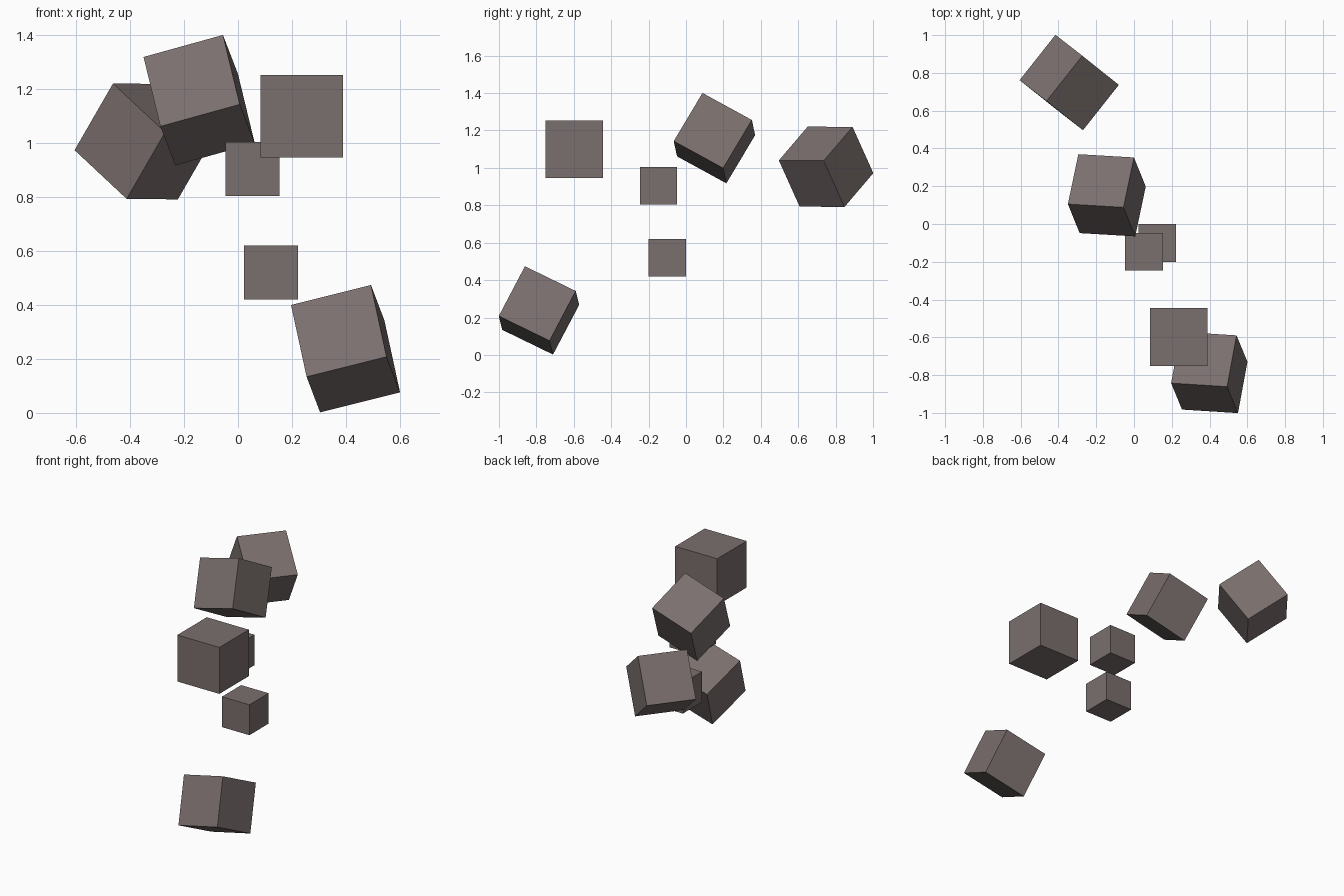
import bpy
from mathutils import Vector, Matrix

if "Cube" in bpy.data.objects:
    bpy.data.objects.remove(bpy.data.objects["Cube"])

grey = bpy.data.materials.new("warm grey")
grey.diffuse_color = (0.195, 0.160, 0.155, 1)
grey.use_nodes = True
grey.node_tree.nodes["Principled BSDF"].inputs["Base Color"].default_value = grey.diffuse_color


def cube(name, size, centre, right=(1, 0, 0), back=(0, 1, 0)):
    """Cube whose edges follow the given right and back directions."""
    x = Vector(right).normalized()
    z = x.cross(Vector(back)).normalized()
    y = z.cross(x)
    rot = Matrix((x, y, z)).transposed().to_4x4()
    bpy.ops.mesh.primitive_cube_add(size=size)
    ob = bpy.context.object
    ob.name = name
    ob.data.materials.append(grey)
    ob.matrix_world = Matrix.Translation(centre) @ rot


# Level cubes
cube("front_level_cube", 0.306, (0.237, -0.598, 1.100))
cube("upper_small_cube", 0.200, (0.053, -0.147, 0.904))
cube("lower_small_cube", 0.200, (0.123, -0.100, 0.520))

# Tilted cubes
cube("low_tilted_cube", 0.306, (0.3985, -0.786, 0.238),
     (0.296, -0.0186, 0.074), (0.050, 0.2715, -0.132))
cube("high_tilted_cube", 0.306, (-0.144, 0.152, 1.159),
     (0.294, -0.0173, 0.0815), (0.0556, 0.264, -0.1444))
cube("rear_tilted_cube", 0.306, (-0.343, 0.749, 1.006),
     (0.1425, -0.111, 0.247), (0.190, 0.238, 0.000))
